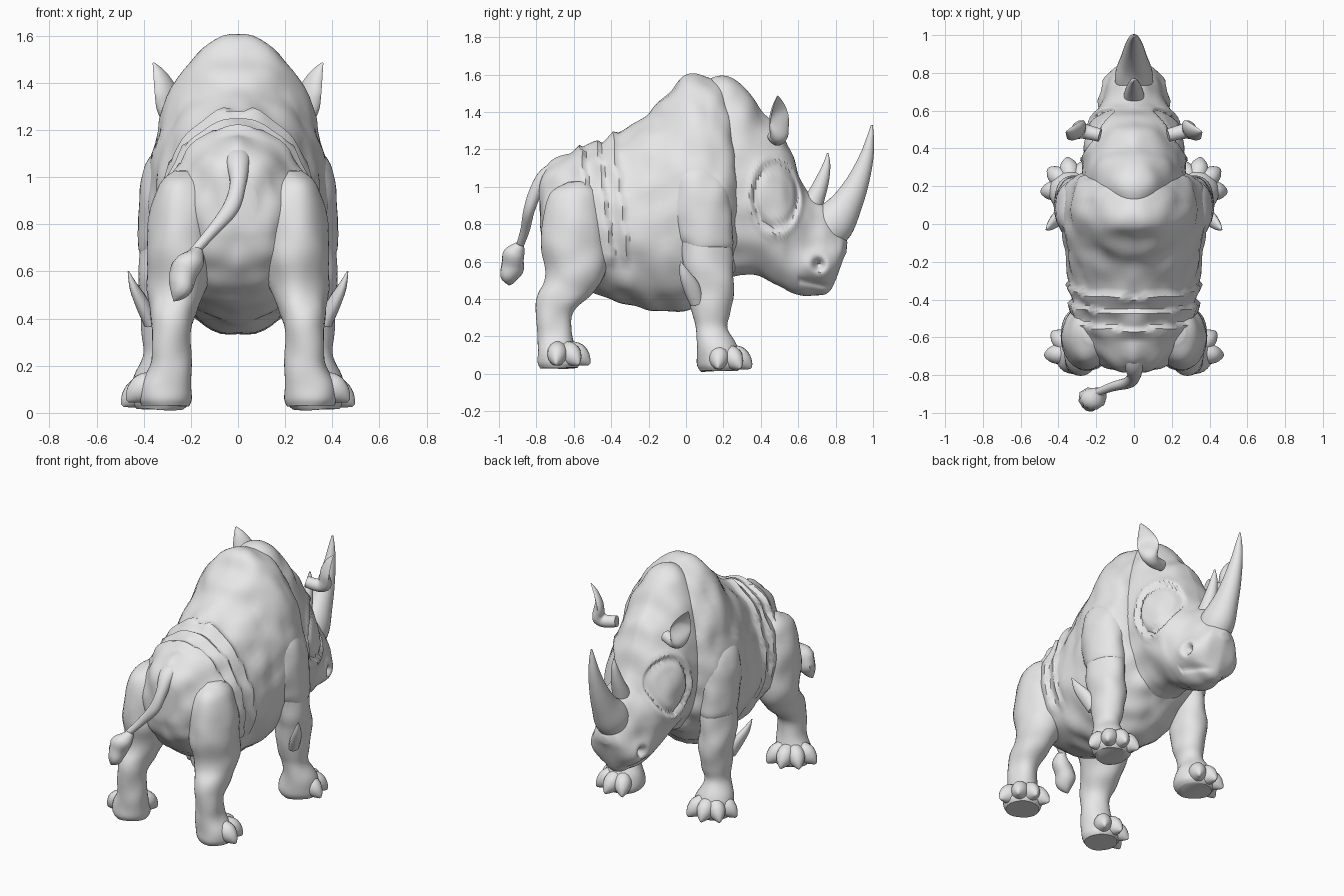
import bpy, bmesh, math
from mathutils import Vector, noise

if "Cube" in bpy.data.objects:
    bpy.data.objects.remove(bpy.data.objects["Cube"])

hide = bpy.data.materials.new("light_grey_hide")
hide.use_nodes = True
COLOUR = (0.8, 0.8, 0.8, 1)
hide.diffuse_color = COLOUR
hide.node_tree.nodes["Principled BSDF"].inputs["Base Color"].default_value = COLOUR

X, Y, Z = Vector((1, 0, 0)), Vector((0, 1, 0)), Vector((0, 0, 1))


def spline(rows, steps):
    """Smoothly interpolate the rows of numbers."""
    out = []
    for i in range(len(rows) - 1):
        p = [rows[max(0, min(len(rows) - 1, i + k))] for k in (-1, 0, 1, 2)]
        for s in range(steps):
            t = s / steps
            out.append([b + t * ((c - a) + t * (2 * a - 5 * b + 4 * c - d
                        + t * (3 * (b - c) + d - a))) / 2
                        for a, b, c, d in zip(*p)])
    out.append(list(rows[-1]))
    return out


def loft(name, rows, axis=None, ref=X, narrow=0, cup=None, seg=32, steps=5,
         side=1, sculpt=None, rough=0):
    """Skin elliptical rings (x, y, z, radius along ref, other radius)."""
    rings = spline(rows, steps)
    centres = [Vector(r[:3]) for r in rings]
    bm = bmesh.new()
    loops = []
    for i, r in enumerate(rings):
        t = axis or (centres[min(i + 1, len(rings) - 1)] - centres[max(i - 1, 0)]).normalized()
        u = (ref - t * ref.dot(t)).normalized()
        v = t.cross(u)
        if axis:
            v = v if v.dot(Y + Z) > 0 else -v
        loop = []
        for k in range(seg):
            a = math.tau * k / seg
            c, s = math.cos(a), math.sin(a)
            c *= 1 - narrow * s
            if cup is not None and s < 0:
                blend = min(1, max(0, i / len(rings) * 3 - 1))
                s *= 1 - blend * (1 + cup)
            loop.append(bm.verts.new(centres[i] + u * r[3] * c + v * r[4] * s))
        loops.append(loop)
    for a, b in zip(loops, loops[1:]):
        for k in range(seg):
            bm.faces.new((a[k], a[k - 1], b[k - 1], b[k]))
    bm.faces.new(loops[0])
    bm.faces.new(loops[-1][::-1])
    bmesh.ops.recalc_face_normals(bm, faces=bm.faces)
    bm.normal_update()
    # uneven hide, the same on both sides
    for v in bm.verts:
        p = Vector((abs(v.co.x), v.co.y, v.co.z))
        if rough:
            v.co += v.normal * rough * noise.noise(p * 8)
        if sculpt:
            sculpt(v)
        v.co.x *= side
    bmesh.ops.recalc_face_normals(bm, faces=bm.faces)
    mesh = bpy.data.meshes.new(name)
    bm.to_mesh(mesh)
    bm.free()
    mesh.materials.append(hide)
    mesh.shade_smooth()
    mesh.set_sharp_from_angle(angle=math.radians(50))
    ob = bpy.data.objects.new(name, mesh)
    bpy.context.collection.objects.link(ob)
    return ob


def upright(sections):
    """Turn (y, bottom, top, half width) into ring rows."""
    return [(0, y, (b + t) / 2, w, (t - b) / 2) for y, b, t, w in sections]


def bump(d, centre, width):
    return math.exp(-((d - centre) / width) ** 2)


def skin_folds(v):
    # overlapping plates across the rump and flank
    lean = v.co.y + 0.12 * (v.co.z - 1.2)
    for edge in (-0.55, -0.46, -0.37):
        d = edge - lean
        if 0 < d < 0.07 and v.co.z > 0.6:
            v.co += v.normal * 0.022 * (1 - d / 0.07)


def face_details(v):
    sign = math.copysign(min(1, abs(v.co.x) / 0.08), v.co.x)
    # sunken oval around the eye with a raised rim
    d = math.hypot((v.co.y - 0.48) / 0.125, (v.co.z - 0.95) / 0.18)
    v.co.x += sign * (0.012 * bump(d, 1.12, 0.1) - 0.022 * bump(d, 0.92, 0.1))
    # flared nostril
    d = math.hypot(v.co.y - 0.71, v.co.z - 0.585)
    v.co.x += sign * (0.03 * bump(d, 0.03, 0.05) - 0.06 * bump(d, 0, 0.03))
    # mouth crease
    if 0.6 < v.co.y < 0.8:
        v.co.x -= sign * 0.015 * bump(v.co.z, 0.5 - 0.2 * (v.co.y - 0.6), 0.015)


loft("torso", upright([
    (-.78, .80, 1.0, .08), (-.75, .66, 1.1, .17), (-.68, .56, 1.16, .24),
    (-.58, .48, 1.2, .30), (-.45, .41, 1.24, .33), (-.3, .37, 1.32, .345),
    (-.15, .345, 1.44, .36), (-.02, .335, 1.58, .38), (.1, .40, 1.59, .375),
    (.2, .48, 1.54, .35), (.26, .55, 1.4, .29), (.29, .65, 1.25, .2)]),
    axis=Y, narrow=0.1, seg=72, steps=8, sculpt=skin_folds, rough=0.022)

loft("head", upright([
    (0, .7, 1.45, .2), (.1, .6, 1.56, .25), (.2, .52, 1.6, .27),
    (.3, .53, 1.55, .27), (.4, .52, 1.41, .265), (.5, .47, 1.31, .245),
    (.56, .435, 1.19, .215), (.62, .42, 1.03, .19), (.68, .42, .94, .165),
    (.75, .43, .89, .145), (.8, .5, .82, .125), (.84, .6, .75, .09),
    (.86, .65, .7, .03)]),
    axis=Y, narrow=0.15, seg=96, steps=8, sculpt=face_details, rough=0.012)

loft("large_horn", [
    (0, .72, .74, .10, .11), (0, .79, .81, .10, .115), (0, .86, .91, .075, .085),
    (0, .92, 1.03, .055, .06), (0, .965, 1.16, .035, .038), (0, .985, 1.26, .02, .02),
    (0, .994, 1.33, .005, .005)])
loft("small_horn", [
    (0, .65, .86, .06, .07), (0, .695, .95, .05, .05), (0, .73, 1.04, .035, .036),
    (0, .752, 1.12, .02, .02), (0, .757, 1.18, .004, .004)])

loft("tail", [
    (0, -.66, 1.1, .06, .05), (0, -.75, 1.06, .05, .04), (0, -.805, .97, .035, .035),
    (-.03, -.84, .87, .035, .03), (-.11, -.86, .77, .025, .025),
    (-.19, -.89, .68, .02, .02)], seg=20)
loft("tail_tuft", [
    (-.18, -.89, .69, .02, .02), (-.205, -.91, .65, .05, .05),
    (-.22, -.935, .59, .055, .06), (-.235, -.94, .53, .045, .05),
    (-.275, -.95, .47, .005, .005)], seg=10, rough=0.04)

for side, label in ((1, "left"), (-1, "right")):
    loft(label + "_ear", [
        (.18, .47, 1.27, .035, .035), (.26, .49, 1.26, .04, .04),
        (.3, .5, 1.29, .055, .045), (.312, .5, 1.36, .065, .045),
        (.335, .495, 1.43, .04, .03), (.36, .49, 1.485, .004, .004)],
        ref=Vector((-.65, .75, 0)), cup=0.35, side=side)

    loft(label + "_hind_leg", [
        (.22, -.57, 1.03, .05, .06), (.23, -.6, .96, .11, .13),
        (.24, -.6, .8, .14, .17), (.245, -.595, .65, .14, .175),
        (.26, -.595, .52, .125, .16), (.275, -.645, .43, .10, .145),
        (.285, -.70, .33, .085, .105), (.29, -.705, .22, .085, .09),
        (.305, -.69, .12, .11, .105), (.31, -.68, .06, .115, .115),
        (.31, -.68, .03, .1, .1)], axis=Z, side=side, rough=0.015)

    loft(label + "_shoulder", [
        (.24, .04, 1.18, .06, .08), (.27, .06, 1.05, .12, .15),
        (.295, .08, .88, .13, .165), (.31, .095, .75, .12, .15),
        (.315, .11, .68, .105, .125), (.32, .12, .67, .07, .09)],
        axis=Z, side=side, rough=0.02)
    loft(label + "_front_leg", [
        (.30, .09, .85, .10, .13), (.315, .105, .65, .105, .135),
        (.32, .13, .52, .10, .13), (.32, .13, .42, .10, .125),
        (.325, .135, .32, .085, .095), (.33, .14, .24, .08, .085),
        (.33, .17, .13, .11, .115), (.33, .18, .05, .12, .12),
        (.33, .18, .015, .1, .1)], axis=Z, side=side, rough=0.015)
    loft(label + "_elbow_spur", [
        (.37, .06, .38, .03, .04), (.405, .03, .46, .03, .045),
        (.44, -.005, .53, .02, .03), (.465, -.03, .6, .003, .003)],
        seg=12, side=side)

    # splayed pointed toes on each foot
    for foot, cx, cy, cz in (("front", .325, .185, .01), ("hind", .305, -.68, .03)):
        for n, angle in enumerate((-30, 10, 50, 95)):
            a = math.radians(angle)
            out = Vector((math.sin(a), math.cos(a), 0))
            across = Vector((out.y, -out.x, 0))
            rows = [(cx + out.x * d, cy + out.y * d, cz + h, r, q)
                    for d, h, r, q in ((.03, .09, .05, .06), (.09, .075, .055, .065),
                                       (.125, .055, .045, .052), (.15, .035, .025, .03),
                                       (.165, .02, .005, .008))]
            loft(f"{label}_{foot}_toe_{n + 1}", rows, ref=across, seg=14, steps=4, side=side)
